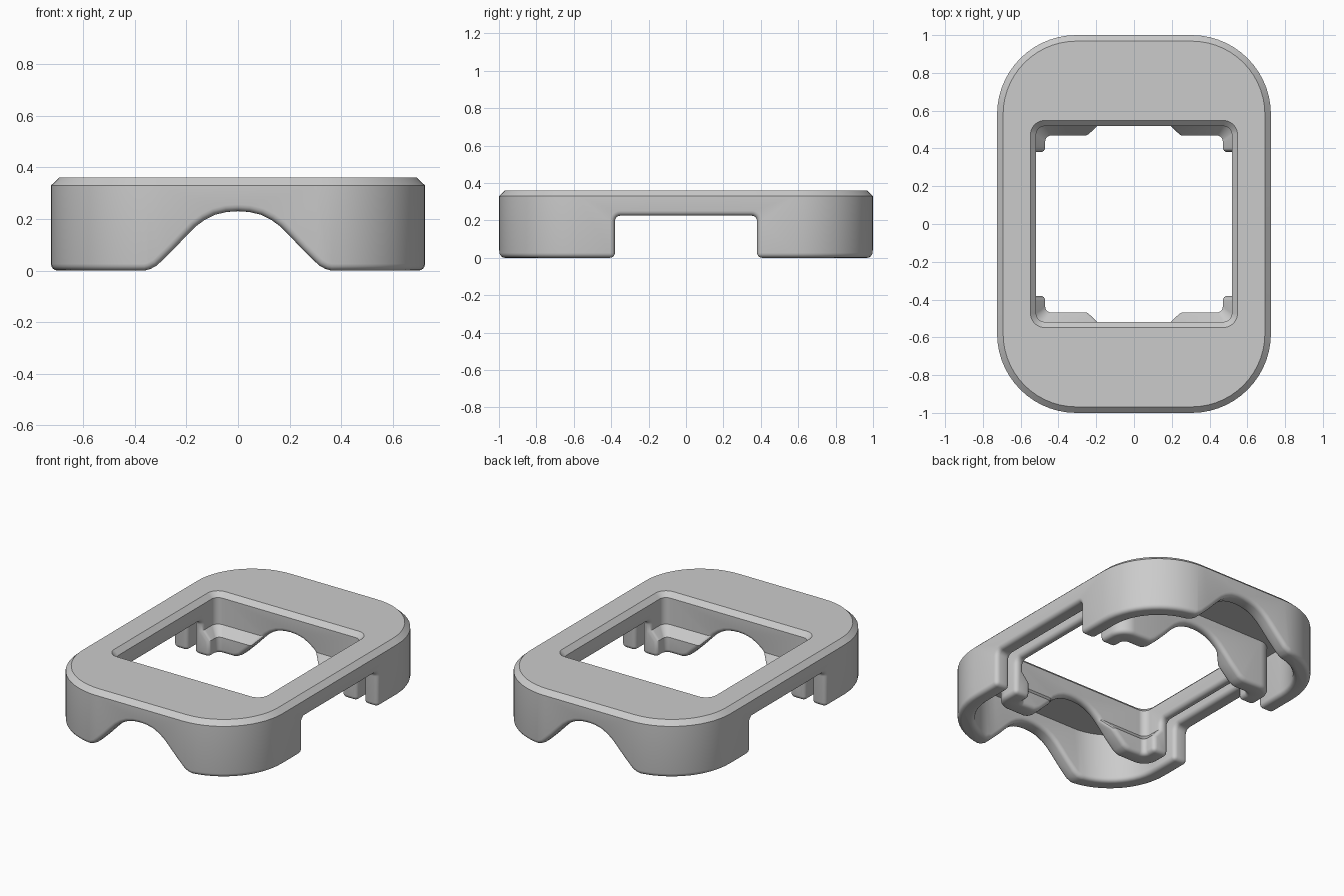
import bpy, bmesh, math

cube = bpy.data.objects.get("Cube")
if cube:
    bpy.data.objects.remove(cube)


def add_object(name, bm):
    bmesh.ops.recalc_face_normals(bm, faces=bm.faces)
    mesh = bpy.data.meshes.new(name)
    bm.to_mesh(mesh)
    bm.free()
    obj = bpy.data.objects.new(name, mesh)
    bpy.context.collection.objects.link(obj)
    return obj


def rounded_loop(hx, hy, r, steps=14):
    """Counter-clockwise rounded rectangle."""
    pts = []
    for k, (sx, sy) in enumerate([(1, 1), (-1, 1), (-1, -1), (1, -1)]):
        for i in range(steps + 1):
            a = (k + i / steps) * math.pi / 2
            pts.append((sx * (hx - r) + r * math.cos(a), sy * (hy - r) + r * math.sin(a)))
    return pts


def loft(name, sections):
    """Solid through rounded rectangles (z, half x, half y, radius)."""
    bm = bmesh.new()
    rings = [[bm.verts.new((x, y, z)) for x, y in rounded_loop(hx, hy, r)]
             for z, hx, hy, r in sections]
    for low, high in zip(rings, rings[1:]):
        for i in range(len(low)):
            j = (i + 1) % len(low)
            bm.faces.new((low[i], low[j], high[j], high[i]))
    bm.faces.new(rings[0])
    bm.faces.new(rings[-1])
    return add_object(name, bm)


def prism(name, profile, place):
    """Extrude a profile through the whole body; place maps (u, z, depth)."""
    bm = bmesh.new()
    ends = [[bm.verts.new(place(u, z, d)) for u, z in profile] for d in (-1.5, 1.5)]
    for i in range(len(profile)):
        j = (i + 1) % len(profile)
        bm.faces.new((ends[0][i], ends[0][j], ends[1][j], ends[1][i]))
    for end in ends:
        bm.faces.new(end)
    return add_object(name, bm)


# Outer housing, its hollow underside and the collar round the window
body = loft("frame", [(0, 0.725, 1, 0.42), (0.33, 0.725, 1, 0.42), (0.36, 0.693, 0.968, 0.388)])
cavity = loft("cavity_cutter", [(-0.1, 0.625, 0.9, 0.325), (0.31, 0.625, 0.9, 0.325)])
collar = loft("collar", [(0, 0.578, 0.578, 0.1), (0.335, 0.578, 0.578, 0.1)])
window = loft("window_cutter", [(-0.1, 0.47, 0.468, 0.03), (0.105, 0.47, 0.468, 0.03),
                                (0.16, 0.518, 0.518, 0.045), (0.33, 0.518, 0.518, 0.045),
                                (0.4, 0.588, 0.588, 0.115)])

# Bell-shaped arch from front to back; no point lies just inside the straight wall's end
half = [(0.4, -0.1), (0.365, -0.001), (0.34, 0.006), (0.315, 0.019),
        (0.25, 0.082), (0.2, 0.135), (0.165, 0.17), (0.13, 0.196), (0.09, 0.216), (0.045, 0.227)]
arch_line = half + [(0, 0.23)] + [(-x, z) for x, z in reversed(half)]
arch = prism("arch_cutter", arch_line, lambda u, z, d: (u, d, z))

# Straight notch from side to side
corner = [(0.38 - 0.03 + 0.03 * math.cos(a), 0.195 + 0.03 * math.sin(a))
          for a in (i * math.pi / 10 for i in range(6))]
notch_line = [(0.38, -0.1)] + corner + [(-y, z) for y, z in reversed(corner)] + [(-0.38, -0.1)]
notch = prism("notch_cutter", notch_line, lambda u, z, d: (d, u, z))

# Combine the parts
for tool, operation in [(cavity, "DIFFERENCE"), (collar, "UNION"), (window, "DIFFERENCE"),
                        (arch, "DIFFERENCE"), (notch, "DIFFERENCE")]:
    mod = body.modifiers.new(tool.name, "BOOLEAN")
    mod.operation, mod.object, mod.solver = operation, tool, "EXACT"
    tool.hide_render = True
result = bpy.data.meshes.new_from_object(body.evaluated_get(bpy.context.evaluated_depsgraph_get()))
body.modifiers.clear()
body.data = result
for tool in (cavity, collar, window, arch, notch):
    bpy.data.objects.remove(tool)

# Round the lower edges
bm = bmesh.new()
bm.from_mesh(result)
bmesh.ops.remove_doubles(bm, verts=bm.verts, dist=0.0008)
bmesh.ops.dissolve_limit(bm, angle_limit=0.01, verts=bm.verts, edges=bm.edges)
edges = [e for e in bm.edges if len(e.link_faces) == 2
         and e.calc_face_angle() > math.radians(60)
         and max(v.co.z for v in e.verts) < 0.25]
bmesh.ops.bevel(bm, geom=edges, offset=0.026, offset_type="OFFSET", segments=4,
                profile=0.5, affect="EDGES", clamp_overlap=False)
bm.to_mesh(result)
bm.free()

# Plain grey finish
grey = bpy.data.materials.new("grey")
grey.use_nodes = True
colour = (0.6, 0.6, 0.6, 1)
grey.diffuse_color = colour
grey.node_tree.nodes["Principled BSDF"].inputs["Base Color"].default_value = colour
body.data.materials.clear()
body.data.materials.append(grey)

bpy.ops.object.select_all(action="DESELECT")
body.select_set(True)
bpy.context.view_layer.objects.active = body
bpy.ops.object.shade_smooth_by_angle(angle=math.radians(32))
